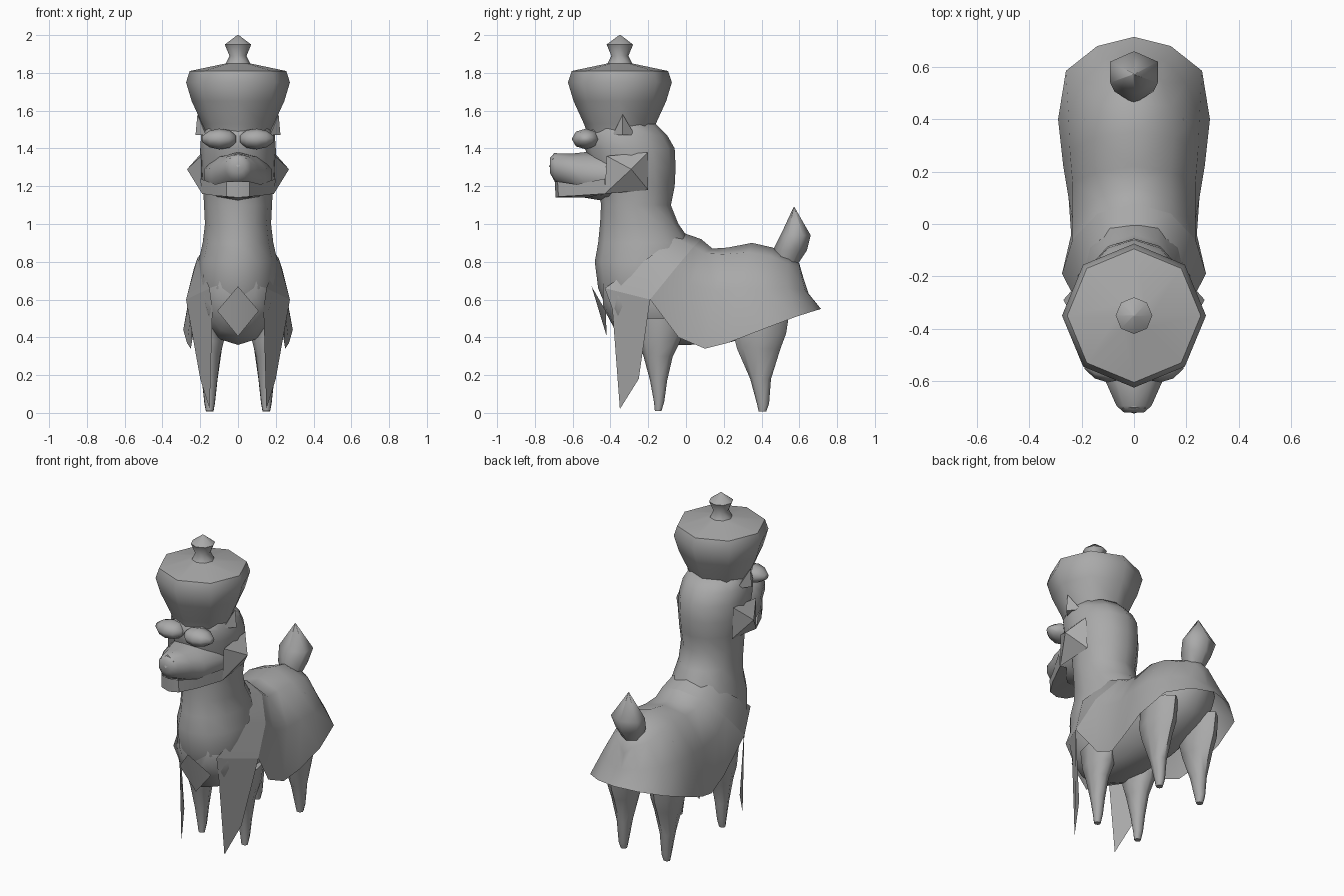
import bpy, math
from math import sin, cos, pi

wool = bpy.data.materials.new("grey_wool")
wool.diffuse_color = (0.4, 0.4, 0.4, 1)


def build(name, verts, faces, mirror=False, angle=60):
    """Mesh object, optionally mirrored across x."""
    me = bpy.data.meshes.new(name)
    me.from_pydata(verts, [], faces)
    me.materials.append(wool)
    ob = bpy.data.objects.new(name, me)
    bpy.context.collection.objects.link(ob)
    bpy.ops.object.select_all(action='DESELECT')
    ob.select_set(True)
    bpy.context.view_layer.objects.active = ob
    if mirror:
        m = ob.modifiers.new("mirror", 'MIRROR')
        m.merge_threshold = 0.0005
    bpy.ops.object.mode_set(mode='EDIT')
    bpy.ops.mesh.select_all(action='SELECT')
    bpy.ops.mesh.normals_make_consistent(inside=False)
    bpy.ops.object.mode_set(mode='OBJECT')
    bpy.ops.object.shade_smooth_by_angle(angle=math.radians(angle))
    return ob


def loft(name, rings, **kw):
    """Closed tube through equal rings, capped at both ends."""
    n = len(rings[0])
    verts = [p for r in rings for p in r]
    faces = [(i * n + j, i * n + (j + 1) % n, (i + 1) * n + (j + 1) % n, (i + 1) * n + j)
             for i in range(len(rings) - 1) for j in range(n)]
    faces += [tuple(range(n)), tuple(range(len(verts) - n, len(verts)))]
    return build(name, verts, faces, **kw)


def sheet(name, rows, **kw):
    """Open cloth grid."""
    n = len(rows[0])
    verts = [p for r in rows for p in r]
    faces = [(i * n + j, i * n + j + 1, (i + 1) * n + j + 1, (i + 1) * n + j)
             for i in range(len(rows) - 1) for j in range(n - 1)]
    return build(name, verts, faces, mirror=True, **kw)


def flat_ring(x, y0, y1, z, w, n=12):
    """Horizontal ellipse from y0 to y1 with half width w."""
    return [(x + w * sin(2 * pi * k / n), (y0 + y1) / 2 + (y1 - y0) / 2 * cos(2 * pi * k / n), z)
            for k in range(n)]


def upright_ring(y, z, w, h, n=12):
    """Ellipse facing along y."""
    return [(w * sin(2 * pi * k / n), y, z + h * cos(2 * pi * k / n)) for k in range(n)]


# Torso
loft("torso", [upright_ring(*r) for r in [
    (-.44, .68, .10, .12), (-.36, .62, .18, .21), (-.2, .61, .215, .25), (0, .61, .21, .25),
    (.2, .61, .215, .245), (.4, .65, .22, .23), (.53, .66, .16, .16), (.6, .69, .06, .07)]])

# Neck and skull
loft("neck_and_skull", [flat_ring(0, f, b, z, w) for z, f, b, w in [
    (.45, -.36, -.1, .1), (.55, -.42, 0, .17), (.66, -.465, .02, .215), (.8, -.483, .05, .21),
    (.9, -.465, .03, .187), (1.0, -.455, -.04, .175), (1.1, -.45, -.08, .18),
    (1.2, -.46, -.06, .185), (1.3, -.5, -.055, .2), (1.4, -.535, -.06, .2),
    (1.47, -.54, -.1, .195), (1.53, -.5, -.16, .165)]])

# Muzzle
loft("muzzle", [upright_ring(*r, n=10) for r in [
    (-.72, 1.31, .04, .04), (-.695, 1.3, .07, .075), (-.61, 1.28, .11, .092),
    (-.54, 1.26, .15, .12), (-.42, 1.25, .19, .13), (-.3, 1.26, .18, .12)]])

# Nose
build("nose", [(0, -.725, 1.3), (.045, -.705, 1.345), (0, -.70, 1.375), (0, -.62, 1.37)],
      [(0, 1, 2), (1, 3, 2), (0, 3, 1)], mirror=True)

# Brows over the eyes
loft("brows", [[(.09 + x, -.53 + .075 * r * cos(2 * pi * k / 8), 1.45 + .055 * r * sin(2 * pi * k / 8))
                for k in range(8)] for x, r in [(-.08, .35), (-.045, .85), (.01, 1), (.06, .8), (.1, .3)]],
     mirror=True)

# Cheek tufts
build("cheek_tufts", [(.27, -.29, 1.29), (.19, -.43, 1.16), (.195, -.42, 1.36), (.19, -.2, 1.38),
                      (.18, -.2, 1.18)],
      [(0, 2, 1), (0, 3, 2), (0, 4, 3), (0, 1, 4), (1, 2, 3, 4)], mirror=True, angle=40)

# Chin beard sheet
sheet("chin_beard", [
    [(0, -.695, 1.225), (.06, -.68, 1.225), (.12, -.58, 1.21), (.2, -.43, 1.24)],
    [(0, -.69, 1.14), (.06, -.675, 1.145), (.12, -.58, 1.15), (.19, -.43, 1.16)],
    [(0, -.53, 1.14), (.06, -.52, 1.14), (.1, -.48, 1.15), (.15, -.42, 1.16)]], angle=35)

# Ears
build("ears", [(.17, -.39, 1.47), (.225, -.335, 1.47), (.17, -.27, 1.47), (.215, -.335, 1.58),
               (.14, -.33, 1.47)],
      [(0, 1, 3), (1, 2, 3), (2, 4, 3), (4, 0, 3), (0, 4, 2, 1)], mirror=True, angle=40)

# Hat with knob, eight sided, scalloped brim
hat_profile = [(.175, 1.485), (.19, 1.53), (.245, 1.65), (.275, 1.75), (.255, 1.81),
               (.065, 1.85), (.045, 1.89), (.07, 1.95), (.004, 2.0)]
loft("hat", [flat_ring(0, -.35 - r, -.35 + r, z, r, n=8) for r, z in hat_profile], angle=50)

# Front and rear legs
legs = {
    "front_legs": [(.5, -.27, 0, .155, .075), (.38, -.25, -.03, .15, .075), (.3, -.225, -.07, .15, .055),
                   (.17, -.19, -.1, .15, .04), (.06, -.17, -.115, .15, .028), (.01, -.165, -.13, .15, .02)],
    "rear_legs": [(.55, .26, .55, .15, .075), (.42, .25, .53, .15, .08), (.34, .27, .5, .15, .065),
                  (.18, .34, .45, .15, .042), (.05, .375, .44, .15, .028), (.008, .385, .425, .15, .02)]}
for name, rings in legs.items():
    loft(name, [flat_ring(x, a, b, z, w, n=8) for z, a, b, x, w in rings], mirror=True)

# Tail
loft("tail", [flat_ring(0, a, b, z, w, n=6) for z, a, b, w in [
    (.77, .47, .58, .05), (.86, .46, .64, .085), (.94, .5, .66, .105), (1.09, .57, .574, .002)]])

# Saddle blanket, columns from the neck to the rump
blanket_front = [(0, .08, .92), (.14, .04, .88), (.235, -.06, .76), (.275, -.19, .6)]
sheet("blanket", [
    blanket_front,
    [(0, .14, .87), (.14, .1, .845), (.235, .02, .68), (.24, -.04, .4)],
    [(0, .22, .875), (.14, .2, .84), (.235, .16, .65), (.25, .1, .34)],
    [(0, .35, .9), (.15, .33, .85), (.245, .28, .66), (.27, .22, .37)],
    [(0, .46, .875), (.14, .45, .83), (.25, .41, .66), (.29, .4, .44)],
    [(0, .55, .84), (.11, .54, .79), (.2, .54, .66), (.26, .585, .51)],
    [(0, .6, .79), (.05, .6, .77), (.11, .63, .65), (.14, .68, .54)],
    [(0, .6, .79), (0, .62, .72), (0, .65, .63), (0, .715, .55)]])

# Scarf band around the neck base and its hanging ends
sheet("scarf", [[(0, -.02, .955), (.13, -.06, .925), (.215, -.2, .82), (.15, -.43, .66)],
                blanket_front], angle=50)
build("scarf_ends", [(.15, -.43, .66), (.275, -.19, .6), (.2, -.25, .18), (.15, -.35, .02),
                     (.135, -.39, .55)], [(0, 1, 2, 3, 4)], mirror=True, angle=20)

# Chest pendant
build("pendant", [(0, -.5, .67), (.11, -.425, .54), (0, -.42, .405)], [(0, 1, 2)], mirror=True, angle=20)
